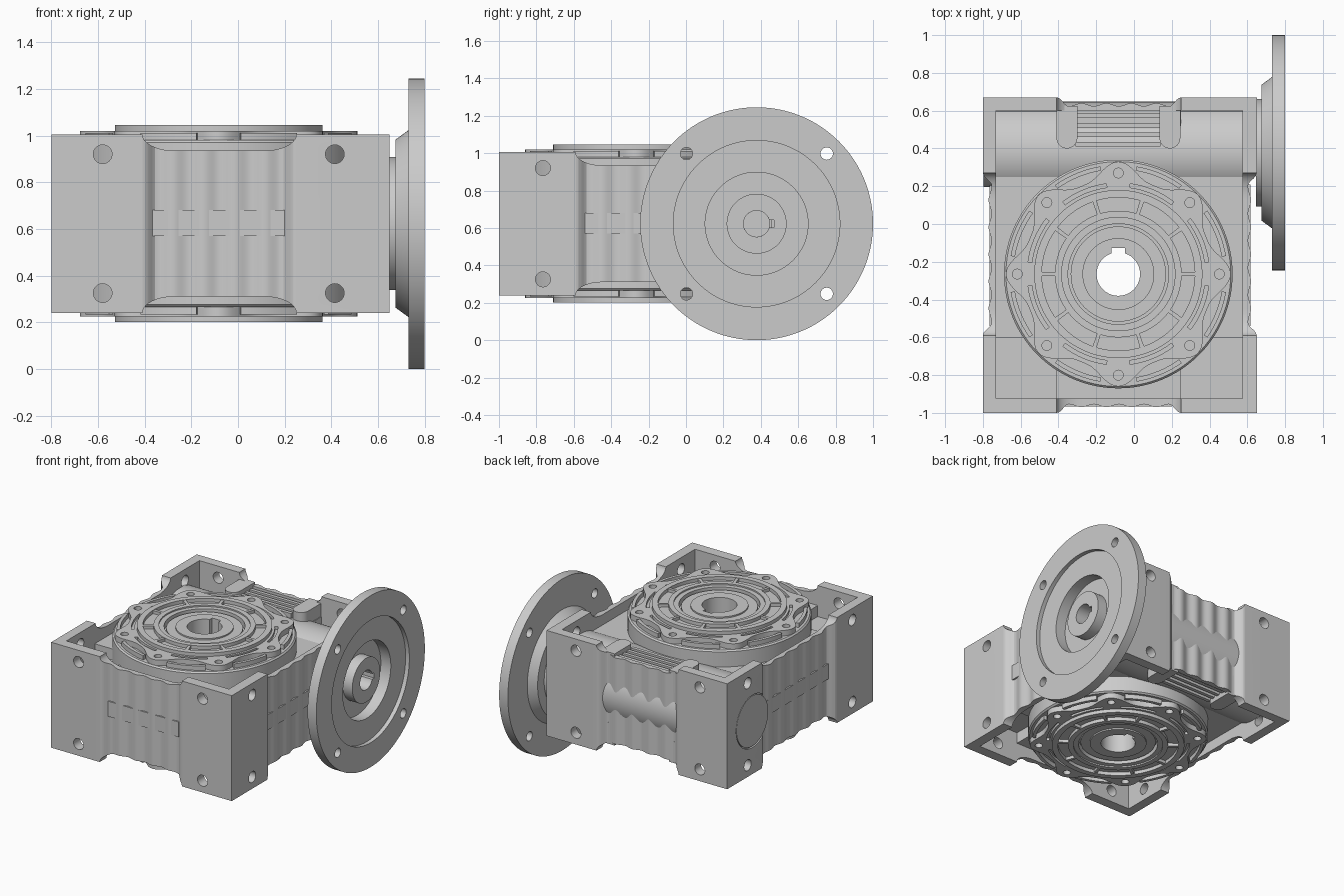
import bpy, bmesh
from math import sin, cos, pi, radians

if "Cube" in bpy.data.objects:
    bpy.data.objects.remove(bpy.data.objects["Cube"])

ZC = 0.6225                 # mid height of the gearbox and worm axis
CX, CY = -0.083, -0.265     # output bore centre
WY = 0.3775                 # worm axis y


def finish(name, bm):
    bmesh.ops.recalc_face_normals(bm, faces=bm.faces[:])
    me = bpy.data.meshes.new(name)
    bm.to_mesh(me)
    bm.free()
    ob = bpy.data.objects.new(name, me)
    bpy.context.collection.objects.link(ob)
    return ob


def place(axis, u, v, w):
    return {'z': (u, v, w), 'y': (u, w, v), 'x': (w, u, v)}[axis]


def prism(name, pts, axis, lo, hi):
    bm = bmesh.new()
    a = [bm.verts.new(place(axis, u, v, lo)) for u, v in pts]
    b = [bm.verts.new(place(axis, u, v, hi)) for u, v in pts]
    bm.faces.new(a)
    bm.faces.new(b)
    n = len(pts)
    for i in range(n):
        j = (i + 1) % n
        bm.faces.new((a[i], a[j], b[j], b[i]))
    return finish(name, bm)


def box(name, x0, x1, y0, y1, z0, z1):
    return prism(name, [(x0, y0), (x1, y0), (x1, y1), (x0, y1)], 'z', z0, z1)


def circle(u, v, r, n=32):
    return [(u + r * cos(2 * pi * i / n), v + r * sin(2 * pi * i / n)) for i in range(n)]


def lathe(name, prof, axis, cu, cv, n=96):
    """Closed (radius, along) profile turned into a ring."""
    bm = bmesh.new()
    rings = []
    for i in range(n):
        t = 2 * pi * i / n
        rings.append([bm.verts.new(place(axis, cu + r * cos(t), cv + r * sin(t), w)) for r, w in prof])
    m = len(prof)
    for i in range(n):
        p, q = rings[i], rings[(i + 1) % n]
        for k in range(m):
            l = (k + 1) % m
            bm.faces.new((p[k], p[l], q[l], q[k]))
    return finish(name, bm)


def cut(ob, cutter):
    cutter.hide_render = True
    mod = ob.modifiers.new("cut", 'BOOLEAN')
    mod.operation = 'DIFFERENCE'
    mod.solver = 'EXACT'
    mod.object = cutter
    bpy.context.view_layer.objects.active = ob
    bpy.ops.object.modifier_apply(modifier=mod.name)
    bpy.data.objects.remove(cutter)


def flip(z, s):
    """Height on the top (s=1) or mirrored underside (s=-1)."""
    return ZC + s * (z - ZC)


# Housing outline with wavy recessed middles on all four sides
def wavy(p, q, a, b, waves):
    L = ((q[0] - p[0]) ** 2 + (q[1] - p[1]) ** 2) ** 0.5
    d = ((q[0] - p[0]) / L, (q[1] - p[1]) / L)
    out = [p]
    for i in range(61):
        s = (b - a) * i / 60
        e = min(1, min(s, b - a - s) / 0.06)
        e = e * e * (3 - 2 * e)
        dep = e * (0.038 - 0.008 * cos(2 * pi * waves * s / (b - a)))
        out.append((p[0] + d[0] * (a + s) - d[1] * dep, p[1] + d[1] * (a + s) + d[0] * dep))
    return out


X0, X1, Y0, Y1 = -0.8, 0.65, -1.0, 0.67
outline = (wavy((X0, Y0), (X1, Y0), 0.39, 1.05, 5) + wavy((X1, Y0), (X1, Y1), 0.41, 1.27, 6)
           + wavy((X1, Y1), (X0, Y1), 0.40, 1.06, 5) + wavy((X0, Y1), (X0, Y0), 0.40, 1.26, 6))
housing = prism("housing", outline, 'z', 0.24, 1.005)


def notch(a, b, s):
    arc = [(0.14 * (1 - cos(t)), 1.005 - 0.07 * sin(t)) for t in [pi / 2 * i / 10 for i in range(11)]]
    pts = [(a, 1.1)] + [(a + u, z) for u, z in arc] + [(b - u, z) for u, z in arc[::-1]] + [(b, 1.1)]
    return [(u, flip(z, s)) for u, z in pts]


for s in (1, -1):
    # pocket, deeper corners, dipped wall edges
    cut(housing, box("cutter", -0.73, 0.575, -0.925, 0.6, *sorted((flip(0.86, s), flip(1.2, s)))))
    for xa, xb in ((-0.73, -0.41), (0.25, 0.575)):
        for ya, yb in ((-0.925, -0.6), (0.27, 0.6)):
            cut(housing, box("cutter", xa, xb, ya, yb, *sorted((flip(0.78, s), flip(1.2, s)))))
    cut(housing, prism("cutter", notch(-0.41, 0.25, s), 'y', -1.2, 0.9))
    cut(housing, prism("cutter", notch(-0.59, 0.27, s), 'x', -1.0, 0.9))
    # mounting holes through the walls
    for x in (-0.58, 0.415):
        cut(housing, prism("cutter", circle(x, flip(0.92, s), 0.04), 'y', -1.2, 0.9))
    for y in (-0.765, 0.435):
        cut(housing, prism("cutter", circle(y, flip(0.92, s), 0.04), 'x', -1.0, 0.9))
# output bore clearance, worm bore, cap seat
cut(housing, prism("cutter", circle(CX, CY, 0.3, 64), 'z', 0, 1.3))
cut(housing, prism("cutter", circle(WY, ZC, 0.07, 48), 'x', 0.3, 0.9))
cut(housing, prism("cutter", circle(WY, ZC, 0.19, 64), 'x', -0.9, -0.785))
parts = [housing]
parts.append(prism("worm_end_cap", circle(WY, ZC, 0.182, 64), 'x', -0.797, -0.75))

# Flat bands across the wavy sides
za, zb = 0.57, 0.68
parts += [box("front_band", -0.37, 0.2, -0.966, -0.9, za, zb),
          box("back_band", -0.37, 0.2, 0.59, 0.636, za, zb),
          box("left_band", -0.766, -0.7, -0.54, 0.21, za, zb),
          box("right_band", 0.55, 0.616, -0.54, 0.21, za, zb)]

# Worm tube crossing the pocket
parts.append(lathe("worm_tube", [(0.08, -0.74), (0.27, -0.74), (0.27, 0.58), (0.08, 0.58)], 'x', WY, ZC))

# Output drum with stepped concentric rings, mirrored top and bottom
top = [(0.115, 1.03), (0.19, 1.03), (0.19, 1.02), (0.252, 1.02), (0.252, 0.99), (0.266, 0.99),
       (0.266, 1.035), (0.30, 1.035), (0.30, 1.045), (0.335, 1.045), (0.335, 1.02), (0.405, 1.02),
       (0.405, 1.045), (0.445, 1.045), (0.445, 0.98), (0.595, 0.98), (0.605, 0.97)]
drum = lathe("output_drum", top + [(r, flip(z, -1)) for r, z in top[::-1]], 'z', CX, CY, 128)
cut(drum, box("cutter", CX - 0.035, CX + 0.035, CY, CY + 0.138, 0, 1.3))
parts.append(drum)


def polar(r, deg):
    return (CX + r * cos(radians(deg)), CY + r * sin(radians(deg)))


def sector(r0, r1, a0, a1, n=8):
    angs = [a0 + (a1 - a0) * i / n for i in range(n + 1)]
    return [polar(r1, a) for a in angs] + [polar(r0, a) for a in angs[::-1]]


for s, side in ((1, "top"), (-1, "bottom")):
    def span(a, b):
        return sorted((flip(a, s), flip(b, s)))
    # scalloped cover plate with eight bolt lobes
    rim = [polar(0.505 + 0.09 * ((1 + cos(radians(8 * a))) / 2) ** 1.5, a) for a in range(0, 360, 2)]
    plate = prism(side + "_cover_plate", rim, 'z', *span(0.96, 1.02))
    cut(plate, prism("cutter", circle(CX, CY, 0.43, 96), 'z', 0, 1.3))
    for k in range(8):
        cut(plate, prism("cutter", circle(*polar(0.535, 45 * k), 0.026, 20), 'z', 0, 1.3))
        m = 45 * k + 22.5
        cut(plate, prism("cutter", sector(0.462, 0.482, m - 15, m + 15), 'z', *span(1.0, 1.1)))
        # curved rail outside each scallop
        parts.append(prism(side + "_rail", sector(0.555, 0.578, m - 13, m + 13), 'z', *span(0.96, 1.012)))
    parts.append(plate)
    # radial ribs in the ring groove
    for k in range(10):
        parts.append(prism(side + "_rib", sector(0.33, 0.41, 36 * k - 1.6, 36 * k + 1.6, 2), 'z', *span(1.0, 1.042)))
    # finned pad over the worm
    for x in (-0.355, 0.19):
        pill = [(x + 0.055 * cos(pi + pi * i / 16), 0.455 + 0.055 * sin(pi + pi * i / 16)) for i in range(17)]
        parts.append(prism(side + "_pad", pill + [(x + 0.055, 0.625), (x - 0.055, 0.625)], 'z', *span(0.8, 0.955)))
    for y in (0.41, 0.46, 0.51, 0.56):
        parts.append(box(side + "_fin", -0.31, 0.14, y, y + 0.025, *span(0.8, 0.925)))

# Motor flange: neck, cone, disc, stepped recess and hub
prof = [(0.07, 0.645), (0.285, 0.645), (0.285, 0.675), (0.36, 0.675), (0.4, 0.73), (0.6225, 0.73),
        (0.6225, 0.8), (0.445, 0.8), (0.445, 0.77), (0.275, 0.77), (0.275, 0.69), (0.16, 0.69),
        (0.16, 0.765), (0.07, 0.765)]
flange = lathe("motor_flange", prof, 'x', WY, ZC, 128)
for sy in (-1, 1):
    for sz in (-1, 1):
        cut(flange, prism("cutter", circle(WY + 0.375 * sy, ZC + 0.375 * sz, 0.033), 'x', 0.7, 0.9))
for ob in (flange, housing):
    cut(ob, box("cutter", 0.4, 0.9, WY, WY + 0.092, ZC - 0.02, ZC + 0.02))
parts.append(flange)

# Smooth curved faces, keep hard edges
bpy.ops.object.select_all(action='DESELECT')
for ob in parts:
    ob.select_set(True)
bpy.context.view_layer.objects.active = housing
bpy.ops.object.shade_smooth_by_angle(angle=radians(30))
